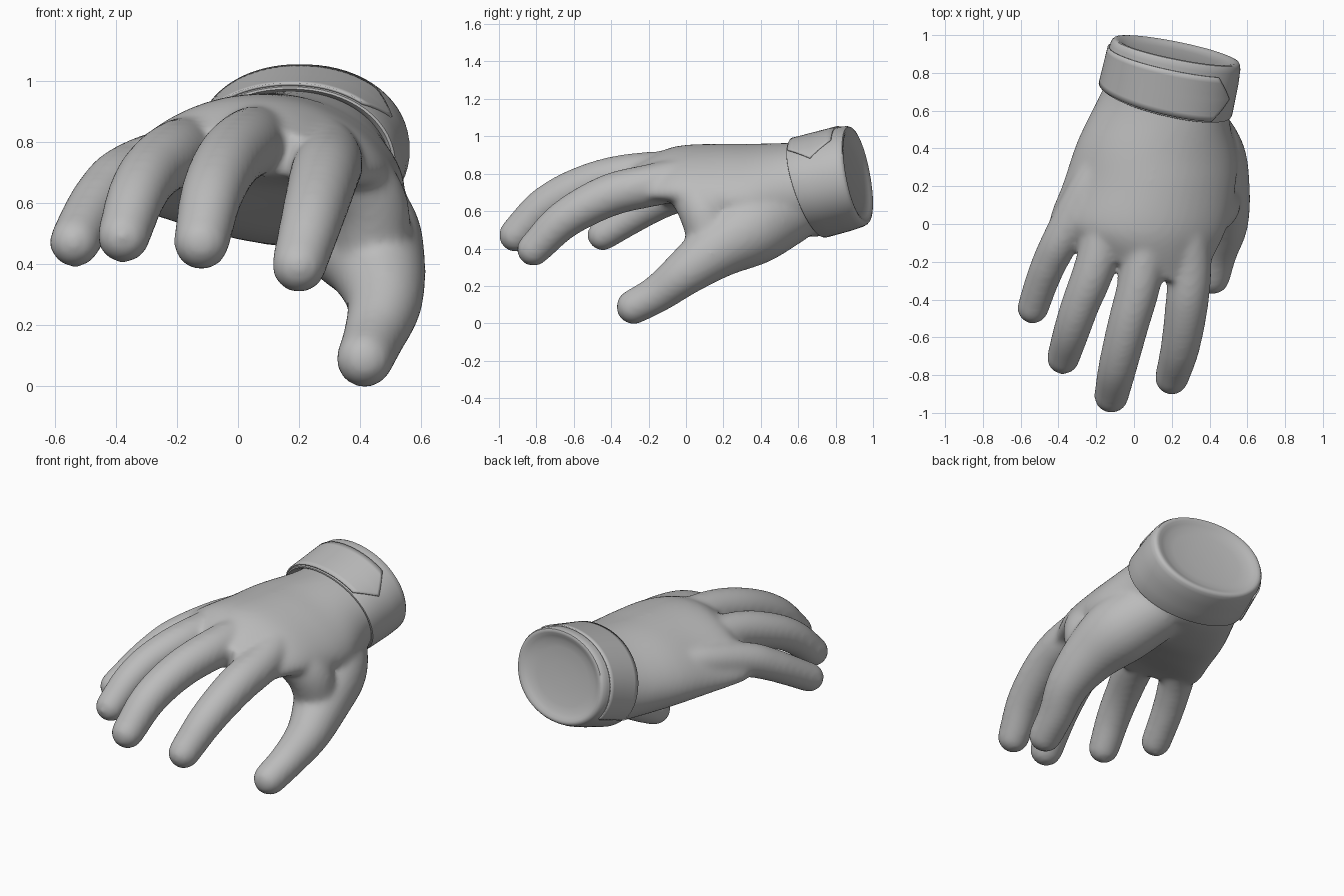
import bpy, bmesh, math
from mathutils import Vector

if "Cube" in bpy.data.objects:
    bpy.data.objects.remove(bpy.data.objects["Cube"])

grey = bpy.data.materials.new("glove_grey")
grey.diffuse_color = (0.5, 0.5, 0.5, 1)
grey.use_nodes = True
grey.node_tree.nodes["Principled BSDF"].inputs["Base Color"].default_value = grey.diffuse_color


def loft(bm, rings, caps=True, closed=True):
    """Skin a list of rings that share one point count."""
    vs = [[bm.verts.new(p) for p in r] for r in rings]
    n = len(vs[0])
    for a, b in zip(vs, vs[1:]):
        for i in range(n if closed else n - 1):
            j = (i + 1) % n
            bm.faces.new((a[i], a[j], b[j], b[i]))
    if caps:
        bm.faces.new(vs[0])
        bm.faces.new(vs[-1])


def finish(bm, name):
    bmesh.ops.recalc_face_normals(bm, faces=bm.faces)
    me = bpy.data.meshes.new(name)
    bm.to_mesh(me)
    bm.free()
    ob = bpy.data.objects.new(name, me)
    bpy.context.collection.objects.link(ob)
    me.materials.append(grey)
    for p in me.polygons:
        p.use_smooth = True
    return ob


def spline(pts, steps=6):
    """Catmull-Rom through points of any dimension."""
    pts = [Vector(p) for p in pts]
    q = [pts[0] * 2 - pts[1]] + pts + [pts[-1] * 2 - pts[-2]]
    out = []
    for a, b, c, d in zip(q, q[1:], q[2:], q[3:]):
        for k in range(steps):
            t = k / steps
            out.append(0.5 * (2 * b + (c - a) * t + (2 * a - 5 * b + 4 * c - d) * t * t
                              + (3 * b - a - 3 * c + d) * t ** 3))
    return out + [pts[-1]]


def finger(bm, pts):
    """Round tube from inside the palm to a domed tip; points are x, y, z, radius."""
    path = spline(pts)
    side = Vector((1, 0, 0))
    rings = []

    def ring(c, t, r):
        u = (side - t * side.dot(t)).normalized()
        v = t.cross(u)
        rings.append([c + (u * math.cos(a) + v * math.sin(a)) * r
                      for a in (math.tau * i / 24 for i in range(24))])

    for i, p in enumerate(path):
        t = (path[min(i + 1, len(path) - 1)] - path[max(i - 1, 0)]).to_3d().normalized()
        ring(p.to_3d(), t, p.w)
    c, r = path[-1].to_3d(), path[-1].w
    for k in range(1, 7):
        a = math.radians(k * 14)
        ring(c + t * r * math.sin(a), t, r * math.cos(a))
    loft(bm, rings)


def section(c, u, v, bow, n=48):
    """Oval whose sides droop by bow."""
    c, u, v = Vector(c), Vector(u), Vector(v)
    out = []
    for i in range(n):
        a = math.tau * i / n
        x, z = math.cos(a), math.sin(a)
        out.append(c + u * x + v * z - Vector((0, 0, bow * x * x)))
    return out


# Hand: palm, four fingers, thumb and thumb web fused into one skin
bm = bmesh.new()
keys = [section(*s) for s in (
    ((.20, .80, .755), (.30, -.07, 0), (0, -.06, .22), 0),
    ((.17, .63, .715), (.335, -.08, 0), (0, -.085, .25), .01),
    ((.125, .40, .72), (.42, -.05, -.01), (0, -.04, .24), .06),
    ((.08, .20, .76), (.455, -.02, .01), (0, -.01, .20), .11),
    ((.02, 0, .795), (.465, -.04, .03), (0, 0, .158), .13),
    ((-.01, -.11, .795), (.42, -.09, .03), (0, 0, .13), .13),
    ((-.02, -.23, .77), (.36, -.13, .03), (0, 0, .085), .10),
)]
columns = [spline(col, 4) for col in zip(*keys)]
loft(bm, list(zip(*columns)))
fingers = {
    "index": ((.22, .35, .76, .11), (.265, .05, .775, .115), (.295, -.20, .735, .115),
              (.28, -.42, .68, .114), (.245, -.65, .555, .104), (.20, -.815, .395, .09)),
    "middle": ((.12, .35, .79, .11), (.08, .05, .805, .115), (.035, -.28, .795, .115),
               (-.03, -.53, .74, .11), (-.085, -.75, .63, .103), (-.12, -.91, .472, .092)),
    "ring": ((.02, .35, .78, .11), (-.12, .10, .78, .11), (-.205, -.22, .76, .11),
             (-.285, -.43, .70, .102), (-.335, -.58, .615, .096), (-.375, -.71, .49, .087)),
    "little": ((-.07, .45, .75, .10), (-.24, .20, .74, .10), (-.375, -.06, .685, .10),
               (-.445, -.20, .62, .094), (-.49, -.31, .555, .089), (-.535, -.445, .472, .084)),
    "thumb": ((.27, .57, .615, .18), (.39, .36, .51, .20), (.455, .17, .40, .162),
              (.48, 0, .275, .125), (.445, -.15, .16, .102), (.415, -.28, .088, .094)),
    "web": ((.46, .15, .32, .12), (.445, .13, .46, .125), (.425, .09, .60, .13),
            (.36, .03, .70, .12)),
}
for pts in fingers.values():
    finger(bm, pts)
hand = finish(bm, "gloved_hand")
rm = hand.modifiers.new("fuse", 'REMESH')
rm.mode = 'VOXEL'
rm.voxel_size = 0.015
rm.use_smooth_shade = True
sm = hand.modifiers.new("soften", 'SMOOTH')
sm.factor = 0.5
sm.iterations = 16


# Cuff: leaning sleeve, v runs from hand side (0) to open end (1)
def cuff_point(a, v, s):
    mix = lambda p, q: Vector(p).lerp(Vector(q), v)
    c = mix((.17, .655, .72), (.225, .917, .792))
    u = mix((.348, -.08, 0), (.342, -.068, -.01))
    w = mix((0, -.085, .262), (0, -.05, .268))
    x = math.copysign(abs(math.cos(a)) ** .95, math.cos(a))
    z = math.copysign(abs(math.sin(a)) ** .95, math.sin(a))
    return c + (u * x + w * z) * s


bm = bmesh.new()
profile = ((.10, .88), (.02, .93), (-.01, .97), (.0, .995), (.05, 1.005), (.3, 1.01),
           (.6, 1.015), (.88, 1.005), (.96, .99), (1.0, .965), (1.01, .93), (1.0, .89),
           (.97, .83), (.935, .75), (.91, .6), (.89, .3), (.885, .05))
loft(bm, [[cuff_point(math.tau * i / 64, v, s) for i in range(64)] for v, s in profile])
cuff = finish(bm, "cuff")

# Closing strap: thin band over the cuff with a pointed end
bm = bmesh.new()
rows = []
for k in range(9):
    f = k / 8
    start = 29 + 20 * abs(2 * f - 1)          # pointed tip
    rows.append([cuff_point(math.radians(start + (215 - start) * i / 48), .03 + .78 * f, 1.018)
                 for i in range(49)])
loft(bm, rows, caps=False, closed=False)
strap = finish(bm, "cuff_strap")
so = strap.modifiers.new("thickness", 'SOLIDIFY')
so.thickness = 0.009
so.offset = 0

for ob in (cuff, strap):
    bpy.ops.object.select_all(action='DESELECT')
    ob.select_set(True)
    bpy.context.view_layer.objects.active = ob
    bpy.ops.object.shade_smooth_by_angle(angle=math.radians(40))
